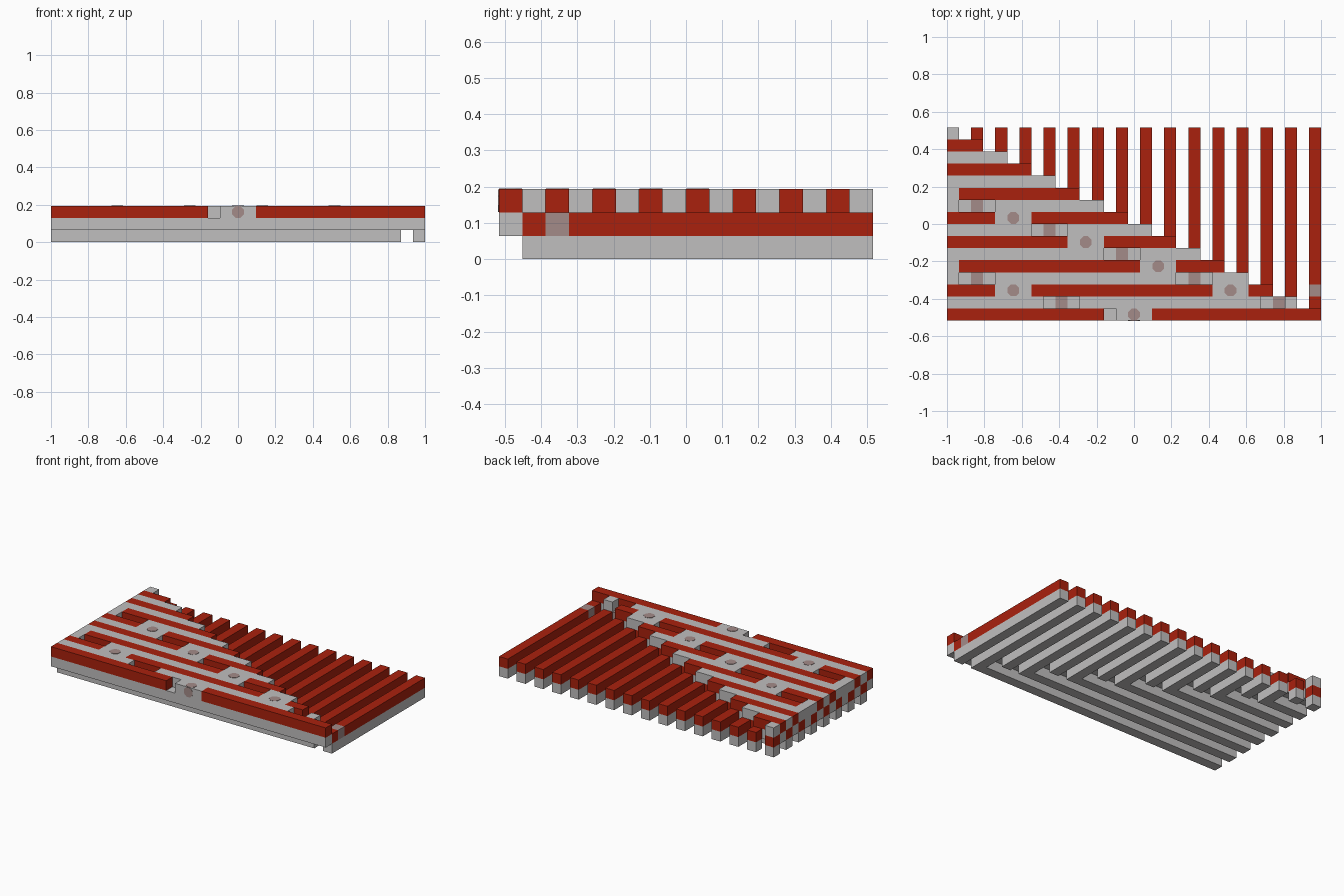
import bpy
import bmesh
from mathutils import Matrix, Vector

if "Cube" in bpy.data.objects:
    bpy.data.objects.remove(bpy.data.objects["Cube"], do_unlink=True)

COLS, ROWS = 31, 16
U = 2 / COLS  # one grid cell
BOTTOM, MIDDLE, TOP = 0, 1, 2


def make_material(name, rgb):
    mat = bpy.data.materials.new(name)
    mat.use_nodes = True
    mat.diffuse_color = (*rgb, 1)
    mat.node_tree.nodes["Principled BSDF"].inputs["Base Color"].default_value = (*rgb, 1)
    return mat


red = make_material("red", (0.4, 0.015, 0.004))
grey = make_material("light grey", (0.53, 0.52, 0.52))
tan = make_material("dusty tan", (0.37, 0.26, 0.25))


def finish(name, bm, mat):
    mesh = bpy.data.meshes.new(name)
    bm.to_mesh(mesh)
    bm.free()
    mesh.materials.append(mat)
    bpy.context.collection.objects.link(bpy.data.objects.new(name, mesh))


def bar(name, mat, cols, rows, layer):
    """Box filling an inclusive range of grid columns and rows in one layer."""
    low = Vector((cols[0], rows[0], layer))
    high = Vector((cols[1] + 1, rows[1] + 1, layer + 1))
    centre = ((low + high) / 2 - Vector((COLS / 2, ROWS / 2, 0))) * U
    bm = bmesh.new()
    bmesh.ops.create_cube(bm, size=1, matrix=Matrix.Translation(centre)
                          @ Matrix.Diagonal((*((high - low) * U), 1)))
    finish(name, bm, mat)


def broken_bar(name, mat, last, row, layer, gaps):
    """Row bar from the first column to the last, leaving out the gaps."""
    start = 0
    for first, end in sorted(gaps):
        if first > start:
            bar(name, mat, (start, first - 1), (row, row), layer)
        start = end + 1
    if start <= last:
        bar(name, mat, (start, last), (row, row), layer)


def dot(name, position, front=False):
    """Thin octagonal marker on the top or the front."""
    bm = bmesh.new()
    turn = Matrix.Rotation(1.5708, 4, "X") if front else Matrix.Identity(4)
    bmesh.ops.create_cone(bm, cap_ends=True, segments=8, radius1=0.034, radius2=0.034,
                          depth=0.004, matrix=Matrix.Translation(position) @ turn
                          @ Matrix.Rotation(0.3927, 4, "Z"))
    finish(name, bm, tan)


# row: centre columns of recesses (odd rows) and of contact pads (even rows)
recesses = {9: [2], 7: [8], 5: [14], 3: [2, 20], 1: [9, 27]}
pads = {8: [5], 6: [11], 4: [17], 2: [5, 23], 0: [15]}

for row in range(ROWS):
    last = 2 * (ROWS - 1 - row)
    if row % 2:
        # grey top wire and red middle wire with recesses, grey bottom wire
        gaps = [(c - 1, c + 1) for c in recesses.get(row, [])]
        broken_bar("signal_wire", grey, last, row, TOP, gaps)
        broken_bar("inner_red_wire", red, last, row, MIDDLE, gaps)
        bar("lower_grey_wire", grey, (0, last), (row, row), BOTTOM)
        for c in recesses.get(row, []):
            bar("recess_left_contact", grey, (c - 1, c - 1), (row, row), MIDDLE)
            bar("recess_core", tan, (c, c), (row, row), MIDDLE)
            bar("recess_right_contact", grey, (c + 1, c + 1), (row, row), MIDDLE)
    else:
        # red top wire broken by pads, over a grey middle wire
        gaps = [(c - 1, c + 1) for c in pads.get(row, [])]
        if row == 0:
            gaps.append((13, 13))
        if row in (4, 10):
            gaps.append((0, 0))
            bar("signal_link", grey, (0, 0), (row, row), TOP)
        broken_bar("upper_red_wire", red, last, row, TOP, gaps)
        bar("inner_grey_wire", grey, (0, last), (row, row), MIDDLE)
        for c in pads.get(row, []):
            bar("contact_pad", grey, (c - 1, c + 1), (row, row), TOP)
            x, y = (c + 0.5 - COLS / 2) * U, (row + 0.5 - ROWS / 2) * U
            dot("pad_marker", (x, y, 3 * U))
            if row == 0:
                dot("front_pad_marker", (x, -ROWS / 2 * U, 2.5 * U), True)

# lone post at the end of the first signal wire
bar("end_post", grey, (28, 28), (1, 1), TOP)

# rear fingers: red over grey, starting behind the stepped edge
for k in range(1, ROWS):
    col, start = 2 * k, ROWS - k
    if k == ROWS - 1:
        bar("finger_red_tip", red, (col, col), (1, 1), MIDDLE)
        bar("finger_core", tan, (col, col), (2, 2), MIDDLE)
        bar("finger_red", red, (col, col), (3, ROWS - 1), MIDDLE)
    else:
        bar("finger_red", red, (col, col), (start, ROWS - 1), MIDDLE)
    bar("finger_grey", grey, (col, col), (start, ROWS - 1), BOTTOM)
